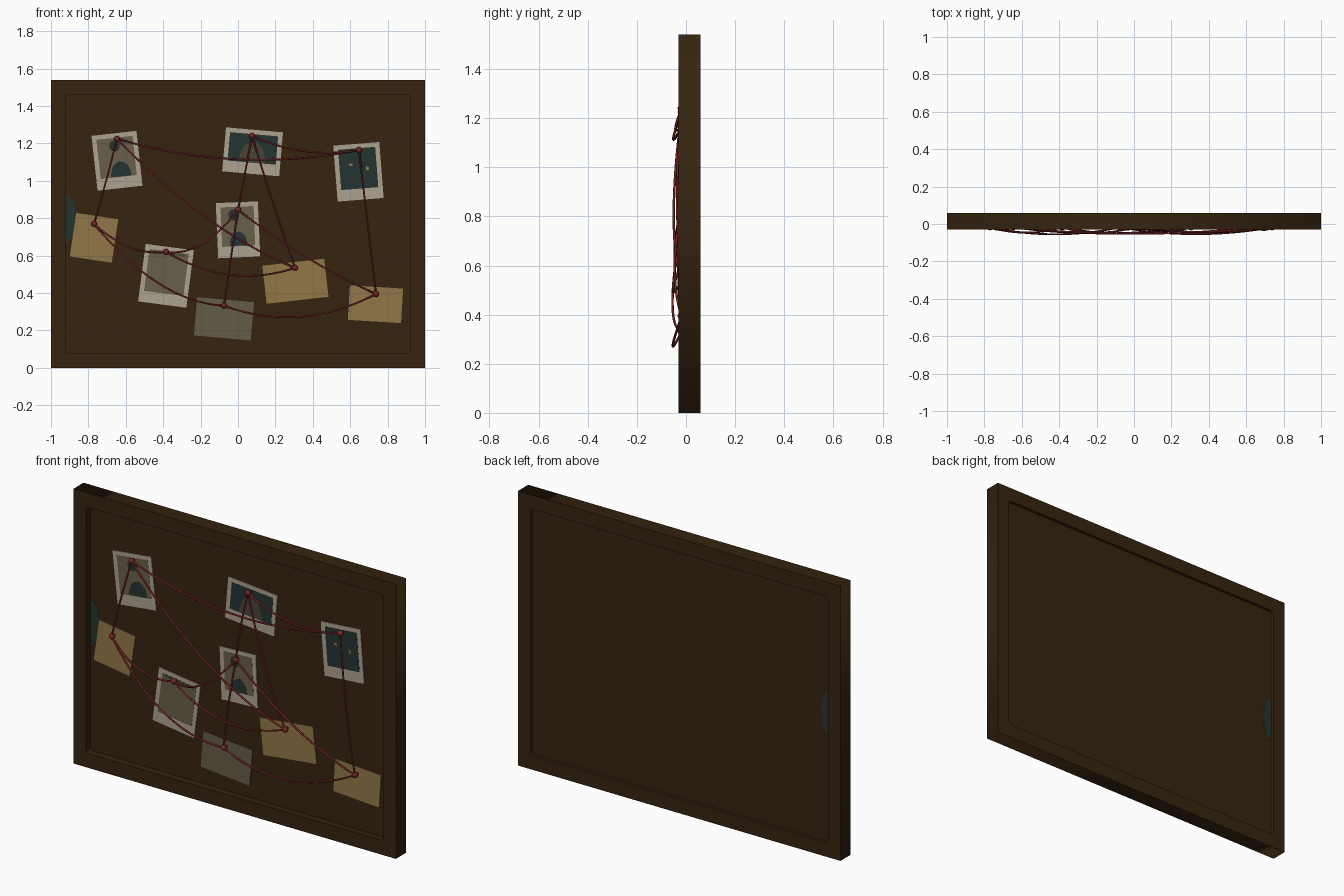
import bpy, bmesh, math
from mathutils import Vector

cube = bpy.data.objects.get("Cube")
if cube:
    bpy.data.objects.remove(cube, do_unlink=True)


def material(name, r, g, b):
    """Flat material from 0-255 screen values, stored as linear."""
    lin = [((c / 255 + 0.055) / 1.055) ** 2.4 for c in (r, g, b)] + [1]
    m = bpy.data.materials.new(name)
    m.use_nodes = True
    m.diffuse_color = lin
    node = m.node_tree.nodes["Principled BSDF"]
    node.inputs["Base Color"].default_value = lin
    node.inputs["Roughness"].default_value = 0.9
    return m


WOOD = material("dark_wood", 54, 36, 15)
CREAM = material("photo_cream", 172, 163, 145)
TAUPE = material("photo_taupe", 105, 96, 75)
TEAL = material("dark_teal", 37, 51, 48)
DIM = material("dim_brown", 72, 68, 54)
TAN = material("note_tan", 146, 119, 72)
GREY = material("note_grey", 100, 92, 71)
RED = material("string_red", 118, 36, 38)
GOLD = material("light_gold", 140, 122, 70)


def add(name, mesh, mat):
    ob = bpy.data.objects.new(name, mesh)
    mesh.materials.clear()
    mesh.materials.append(mat)
    bpy.context.collection.objects.link(ob)
    return ob


def from_bmesh(name, bm, mat):
    bmesh.ops.recalc_face_normals(bm, faces=bm.faces)
    mesh = bpy.data.meshes.new(name)
    bm.to_mesh(mesh)
    bm.free()
    return add(name, mesh, mat)


def from_curve(name, curve, mat):
    """Turn a curve into a plain mesh object."""
    tmp = bpy.data.objects.new(name, curve)
    bpy.context.collection.objects.link(tmp)
    graph = bpy.context.evaluated_depsgraph_get()
    mesh = bpy.data.meshes.new_from_object(tmp.evaluated_get(graph))
    bpy.data.objects.remove(tmp, do_unlink=True)
    return add(name, mesh, mat)


def plate(name, outline, y, thick, mat, at=(0, 0), angle=0):
    """Thin plate from an x-z outline; its back lies at y, its front at y - thick."""
    bm = bmesh.new()
    face = bm.faces.new([bm.verts.new((x, 0, z)) for x, z in outline])
    ext = bmesh.ops.extrude_face_region(bm, geom=[face])
    moved = [v for v in ext["geom"] if isinstance(v, bmesh.types.BMVert)]
    bmesh.ops.translate(bm, verts=moved, vec=(0, -thick, 0))
    ob = from_bmesh(name, bm, mat)
    ob.location = (at[0], y, at[1])
    ob.rotation_euler = (0, -math.radians(angle), 0)
    return ob


def rect(x0, x1, z0, z1):
    return [(x0, z0), (x1, z0), (x1, z1), (x0, z1)]


def arc(cx, cz, rx, rz, a0, a1, n=16):
    angles = [math.radians(a0 + (a1 - a0) * i / n) for i in range(n + 1)]
    return [(cx + rx * math.cos(a), cz + rz * math.sin(a)) for a in angles]


# Frame: outer rectangle with a round-cornered opening
HX, Z0, Z1, R = 0.922, 0.08, 1.46, 0.018
opening = (arc(HX - R, Z1 - R, R, R, 0, 90, 4) + arc(R - HX, Z1 - R, R, R, 90, 180, 4)
           + arc(R - HX, Z0 + R, R, R, 180, 270, 4) + arc(HX - R, Z0 + R, R, R, 270, 360, 4))
profile = bpy.data.curves.new("frame_profile", "CURVE")
profile.dimensions = "2D"
profile.fill_mode = "BOTH"
profile.extrude = 0.045
for loop in (rect(-1, 1, 0, 1.54), opening):
    spline = profile.splines.new("POLY")
    spline.points.add(len(loop) - 1)
    for p, (x, z) in zip(spline.points, loop):
        p.co = (x, z, 0, 1)
    spline.use_cyclic_u = True
frame = from_curve("frame", profile, WOOD)
frame.rotation_euler = (math.pi / 2, 0, 0)
frame.location.y = 0.015

# Board, with a stain at the side on both faces
BOARD = 0.01
plate("board", rect(-0.93, 0.93, 0.07, 1.47), 0.043, 0.033, WOOD)
stain = arc(-HX, 0.8, 0.055, 0.13, -90, 90)
plate("stain_front", stain, BOARD, 0.001, TEAL)
plate("stain_back", stain, 0.044, 0.001, TEAL)

# Notes: name, centre, size, tilt, colour
notes = [
    ("note_far_right", (-0.77, 0.695), (0.227, 0.235), -8.5, TAN),
    ("note_middle", (0.307, 0.463), (0.333, 0.205), 6.4, TAN),
    ("note_far_left", (0.735, 0.34), (0.285, 0.185), -3.5, TAN),
    ("note_grey", (-0.075, 0.262), (0.305, 0.205), -5, GREY),
]
for name, at, (w, h), tilt, mat in notes:
    plate(name, rect(-w / 2, w / 2, -h / 2, h / 2), BOARD, 0.004, mat, at, tilt)

# Instant photos: cream card, picture with a wide lower border, painted shapes


def figure(x, base, width, height):
    """Head and shoulders."""
    return [arc(x, base, width, height, 0, 180), arc(x - 0.02, 0.08, 0.028, 0.03, 0, 345)]


photos = [
    ("photo_portrait_a", (-0.647, 1.107), (0.242, 0.295), 6.3, TAUPE, TEAL,
     figure(0.015, -0.085, 0.055, 0.08)),
    ("photo_wide", (0.078, 1.155), (0.306, 0.236), -5, TEAL, DIM,
     [arc(0, -0.055, 0.07, 0.11, 0, 180)]),
    ("photo_dark", (0.644, 1.048), (0.247, 0.3), 4.5, TEAL, GOLD,
     [rect(-0.048, -0.028, 0.035, 0.047), rect(0.042, 0.057, 0.005, 0.025)]),
    ("photo_portrait_b", (0, 0.738), (0.225, 0.295), 2.5, TAUPE, TEAL,
     figure(0, -0.085, 0.048, 0.075)),
    ("photo_plain", (-0.385, 0.492), (0.26, 0.31), -7.5, TAUPE, DIM,
     [rect(-0.09, 0.09, 0.115, 0.125)]),
]
for name, at, (w, h), tilt, ground, ink, shapes in photos:
    plate(name + "_card", rect(-w / 2, w / 2, -h / 2, h / 2), BOARD, 0.004, CREAM, at, tilt)
    picture = rect(0.024 - w / 2, w / 2 - 0.024, 0.06 - h / 2, h / 2 - 0.024)
    plate(name + "_picture", picture, BOARD - 0.004, 0.001, ground, at, tilt)
    for i, shape in enumerate(shapes):
        plate(f"{name}_shape_{i}", shape, BOARD - 0.005, 0.001, ink, at, tilt)

# Push pins
pins = {"A": (-0.647, 1.225), "B": (0.075, 1.24), "C": (0.647, 1.165),
        "D": (-0.77, 0.77), "E": (-0.385, 0.62), "F": (0, 0.845),
        "G": (0.305, 0.535), "H": (-0.075, 0.332), "I": (0.738, 0.395)}
PIN_Y = -0.018
for key, (x, z) in pins.items():
    bm = bmesh.new()
    bmesh.ops.create_uvsphere(bm, u_segments=16, v_segments=10, radius=0.016)
    shaft = bmesh.ops.create_cone(bm, segments=8, radius1=0.005, radius2=0.005,
                                  depth=0.03, cap_ends=True)
    bmesh.ops.translate(bm, verts=shaft["verts"], vec=(0, 0, -0.015))
    for f in bm.faces:
        f.smooth = True
    pin = from_bmesh("pin_" + key.lower(), bm, RED)
    pin.rotation_euler = (math.pi / 2, 0, 0)
    pin.location = (x, PIN_Y, z)

# Strings: pin pair, downward sag, outward bulge
strings = [("AC", 0.08, 0.034), ("BC", 0.045, 0.025), ("AD", 0.01, 0.014),
           ("AG", 0.075, 0.032), ("FI", 0.03, 0.028), ("BF", 0, 0.012),
           ("FH", 0, 0.012), ("BG", 0.015, 0.018), ("CI", 0.005, 0.014),
           ("DE", 0.05, 0.028), ("EF", 0.07, 0.028), ("DH", 0.1, 0.037),
           ("EG", 0.08, 0.034), ("HI", 0.09, 0.036)]
STEPS = 28
for pair, sag, bulge in strings:
    a, b = (Vector((pins[k][0], PIN_Y, pins[k][1])) for k in pair)
    path = bpy.data.curves.new("string_path", "CURVE")
    path.dimensions = "3D"
    path.bevel_depth = 0.005
    path.bevel_resolution = 2
    spline = path.splines.new("POLY")
    spline.points.add(STEPS)
    for i, p in enumerate(spline.points):
        t = i / STEPS
        drop = 4 * t * (1 - t)
        p.co = (*(a.lerp(b, t) - Vector((0, bulge, sag)) * drop), 1)
    string = from_curve("string_" + pair.lower(), path, RED)
    string.data.shade_smooth()
